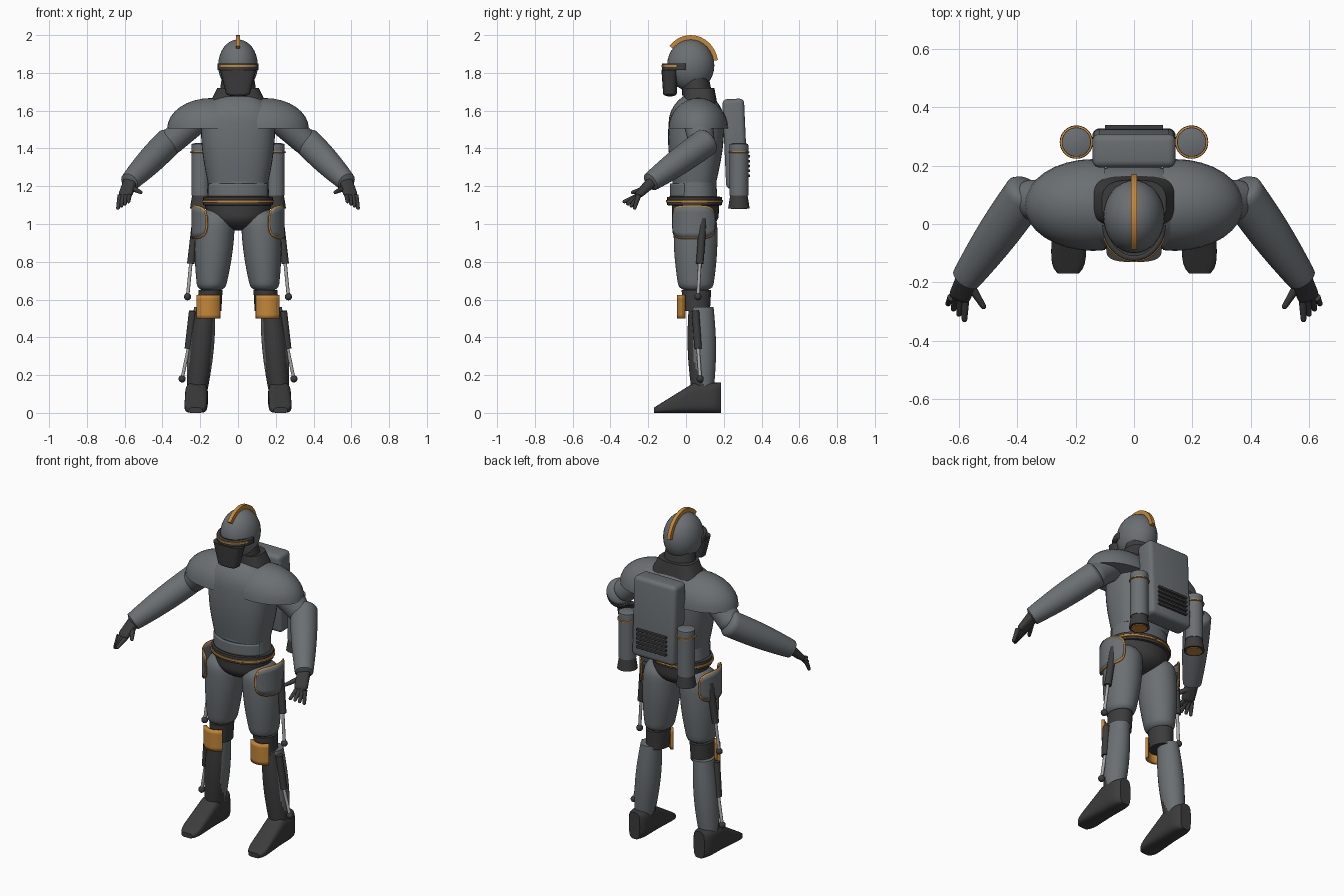
import bpy, bmesh, math
from mathutils import Vector, Matrix

old = bpy.data.objects.get("Cube")
if old:
    bpy.data.objects.remove(old, do_unlink=True)


def material(name, *colour):
    m = bpy.data.materials.new(name)
    m.use_nodes = True
    m.diffuse_color = (*colour, 1)
    m.node_tree.nodes["Principled BSDF"].inputs["Base Color"].default_value = (*colour, 1)
    return m


STEEL = material("steel grey", .145, .16, .17)
DARK = material("dark grey", .045, .045, .045)
ORANGE = material("orange", .55, .24, .04)
SILVER = material("silver rod", .4, .4, .4)


def finish(name, bm, materials, mirror=False, thickness=0, rule=None):
    """Turn the mesh into a shaded object, with a twin across x if mirrored."""
    bmesh.ops.recalc_face_normals(bm, faces=bm.faces)
    if rule:
        for face in bm.faces:
            face.material_index = rule(face.calc_center_median())
    mesh = bpy.data.meshes.new(name)
    bm.to_mesh(mesh)
    bm.free()
    for mat in materials:
        mesh.materials.append(mat)
    mesh.shade_smooth()
    mesh.set_sharp_from_angle(angle=math.radians(40))
    part = bpy.data.objects.new(name, mesh)
    bpy.context.collection.objects.link(part)
    if thickness:
        solid = part.modifiers.new("thickness", "SOLIDIFY")
        solid.thickness, solid.offset = thickness, 0
    if mirror:
        part.modifiers.new("mirror", "MIRROR").use_mirror_merge = False


def rounded(value, power):
    return math.copysign(abs(value) ** (2 / power), value)


def loft(name, rings, materials, across, up, power=2, sides=40, rule=None):
    """Skin rounded sections, each given as a centre and two radii."""
    bm = bmesh.new()
    loops = []
    for centre, radii in rings:
        loop = []
        for k in range(sides):
            angle = math.tau * k / sides
            loop.append(bm.verts.new(centre + across * radii[0] * rounded(math.cos(angle), power)
                                     + up * radii[1] * rounded(math.sin(angle), power)))
        loops.append(loop)
    for low, high in zip(loops, loops[1:]):
        for k in range(sides):
            bm.faces.new((low[k - 1], low[k], high[k], high[k - 1]))
    bm.faces.new(loops[0])
    bm.faces.new(loops[-1])
    finish(name, bm, materials, rings[0][0].x > 0, rule=rule)


def pair(radius):
    return Vector(radius if isinstance(radius, tuple) else (radius, radius))


def column(name, start, end, first, last, *materials, bulge=0, soft=(0, 0), level=True, steps=20, **options):
    """Tapered form from start to end, with a swollen middle and softened ends."""
    start, end, first, last = Vector(start), Vector(end), pair(first), pair(last)
    rings = []
    for k in range(steps + 1):
        t = (1 - math.cos(math.pi * k / steps)) / 2
        radii = first.lerp(last, t) + pair(bulge * math.sin(math.pi * t))
        for distance, reach in ((t, soft[0]), (1 - t, soft[1])):
            if distance < reach:
                radii = radii * max(.05, math.sqrt(1 - (1 - distance / reach) ** 2))
        rings.append((start.lerp(end, t), radii))
    across, up = Vector((1, 0, 0)), Vector((0, 1, 0))
    if not level:
        along = (end - start).normalized()
        across = along.cross(Vector((0, 0, 1))).normalized()
        up = across.cross(along)
    loft(name, rings, materials, across, up, **options)


def patch(name, centre, height, rx, ry, turn, spread, mat, thickness, power=None):
    """Curved plate wrapped on an upright elliptical form."""
    bm = bmesh.new()
    columns, rows = 40, 6
    grid = []
    for i in range(columns + 1):
        u = (2 * i / columns - 1) * .995
        tall = (1 - abs(u) ** power) ** (1 / power) if power else 1
        angle = math.radians(turn + spread * u)
        grid.append([bm.verts.new(Vector(centre) + Vector((
            rx * math.cos(angle), ry * math.sin(angle), (j / rows - .5) * height * tall)))
            for j in range(rows + 1)])
    for a, b in zip(grid, grid[1:]):
        for j in range(rows):
            bm.faces.new((a[j], b[j], b[j + 1], a[j + 1]))
    finish(name, bm, [mat], centre[0] > 0, thickness)


def ball(name, centre, size, mat, cuts=()):
    """Ellipsoid, keeping only the side each cut normal points to."""
    bm = bmesh.new()
    bmesh.ops.create_uvsphere(bm, u_segments=32, v_segments=16, radius=1,
                              matrix=Matrix.Translation(centre) @ Matrix.Diagonal((*size, 1)))
    for point, normal in cuts:
        cut = bmesh.ops.bisect_plane(bm, geom=bm.verts[:] + bm.edges[:] + bm.faces[:],
                                     plane_co=point, plane_no=normal, clear_inner=True)
        edges = [e for e in cut["geom_cut"] if isinstance(e, bmesh.types.BMEdge)]
        bmesh.ops.edgeloop_fill(bm, edges=edges)
    finish(name, bm, [mat], centre[0] > 0)


def box(name, centre, size, mat, bevel, tilt=0):
    bm = bmesh.new()
    bmesh.ops.create_cube(bm, size=1, matrix=Matrix.Diagonal((*size, 1)))
    bmesh.ops.bevel(bm, geom=bm.edges[:], offset=bevel, segments=4, profile=.5, affect="EDGES")
    bmesh.ops.transform(bm, verts=bm.verts, matrix=Matrix.Translation(centre) @ Matrix.Rotation(tilt, 4, "X"))
    finish(name, bm, [mat])


# Head: helmet, visor, face mask and collar
ball("helmet", (0, .025, 1.84), (.105, .125, .137), STEEL)
patch("visor", (0, 0, 1.832), .036, .1, .117, -90, 89, DARK, .018)
patch("visor_stripe", (0, 0, 1.836), .011, .11, .127, -90, 68, ORANGE, .006)
column("face_mask", (0, -.085, 1.675), (0, -.085, 1.815), (.06, .035), (.095, .045), DARK,
       soft=(.1, 0), power=3)
column("neck", (0, .06, 1.68), (0, .05, 1.78), (.1, .08), (.085, .07), DARK)
column("collar", (0, .075, 1.64), (0, .07, 1.72), (.15, .09), (.11, .08), DARK, power=3)

# Crest: an arc swept over the helmet from brow to nape
arc = [math.radians(a) for a in range(-50, 81, 10)]
bm = bmesh.new()
hoops = []
for a in arc:
    hoops.append([bm.verts.new((x, .025 + (.12 + r) * math.sin(a), 1.84 + (.134 + r) * math.cos(a)))
                  for x, r in ((-.011, 0), (-.011, .026), (.011, .026), (.011, 0))])
for a, b in zip(hoops, hoops[1:]):
    for k in range(4):
        bm.faces.new((a[k - 1], a[k], b[k], b[k - 1]))
bm.faces.new(hoops[0])
bm.faces.new(hoops[-1])
finish("crest", bm, [ORANGE])

# Torso
column("chest", (0, .045, 1.22), (0, .06, 1.7), (.16, .115), (.18, .13), STEEL,
       bulge=.025, soft=(0, .3), power=2.6)
column("abdomen", (0, .045, 1.14), (0, .045, 1.24), (.165, .12), (.16, .115), STEEL, power=2.4)
patch("abdomen_plate", (0, .045, 1.18), .07, .167, .125, -90, 65, STEEL, .012)
column("belt", (0, .045, 1.095), (0, .045, 1.148), (.184, .145), (.184, .145), DARK, soft=(.1, .1))
patch("belt_cord", (0, .045, 1.12), .012, .187, .148, -90, 181, ORANGE, .008)
column("pelvis", (0, .05, .965), (0, .05, 1.1), (.14, .12), (.175, .125), DARK, soft=(.6, 0))

# Arms
ball("pauldrons", (.14, .065, 1.505), (.235, .157, .162), STEEL,
     [((0, 0, 1.505), (0, 0, 1)), ((.1, 0, 0), (1, 0, 0))])
column("upper_arms", (.22, .06, 1.56), (.39, .09, 1.4), .08, .065, STEEL, level=False, soft=(0, .2))
column("forearm_guards", (.355, .125, 1.447), (.58, -.195, 1.217), .075, .05, STEEL,
       bulge=.008, soft=(.05, .03), level=False)
column("palms", (.57, -.18, 1.225), (.6, -.26, 1.145), (.036, .028), (.038, .016), DARK,
       level=False, soft=(0, .2), power=3, sides=20)
column("thumbs", (.56, -.21, 1.19), (.51, -.29, 1.165), .016, .009, DARK,
       level=False, soft=(0, .1), sides=12)
for i, finger in enumerate(("index", "middle", "ring", "little")):
    column(finger + "_fingers", (.576 + .016 * i, -.25, 1.152), (.58 + .019 * i, -.335 + .02 * i, 1.115 - .013 * i),
           .014, .009, DARK, level=False, soft=(0, .1), sides=12)

# Legs: thighs, hip plates, knees and two-tone shins
column("thighs", (.142, .052, .64), (.115, .05, 1.09), (.072, .088), (.1, .11), STEEL,
       bulge=.015, soft=(.08, .2))
patch("hip_plates", (.12, .05, 1.01), .165, .12, .129, -8, 58, STEEL, .012, 3.5)
patch("hip_trim", (.12, .05, 1.01), .18, .119, .128, -8, 62, ORANGE, .007, 3.5)
column("knees", (.15, .055, .54), (.146, .055, .65), (.062, .072), (.064, .078), DARK)
patch("knee_pads", (.157, .05, .562), .125, .076, .088, -90, 48, ORANGE, .018)
column("shins", (.217, .088, .11), (.176, .08, .56), (.054, .058), (.056, .066), STEEL, DARK,
       bulge=.013, sides=48, rule=lambda c: int(c.y < .04 + max(0, .27 - c.z) * .45))

# Boots: upright back, then a wedge down to the toe
boot = []
for k in range(21):
    s = k / 20
    half = .08 - .11 * max(0, s - .4)
    width = .06 * (1 - .4 * abs(2 * s - 1) ** 8)
    boot.append((Vector((.217 + .008 * s, .185 - .355 * s, half)), (width, half)))
loft("boots", boot, [DARK], Vector((1, 0, 0)), Vector((0, 0, 1)), power=3.5)

# Leg pistons
for name, top, mid, low in (("thigh", (.222, .09, 1.03), (.25, .073, .79), (.267, .063, .615)),
                            ("shin", (.24, .05, .54), (.263, .064, .34), (.296, .075, .18))):
    column(name + "_piston_sleeves", top, mid, .02, .02, DARK, level=False, steps=1, sides=16)
    column(name + "_piston_rods", mid, low, .009, .009, SILVER, level=False, steps=1, sides=12)
    ball(name + "_piston_joints", low, (.019, .019, .019), DARK)

# Backpack with vent slats and thrusters
box("backpack", (0, .26, 1.425), (.285, .115, .475), STEEL, .025, .045)
for i in range(5):
    box(f"vent_slat_{i + 1}", (0, .331, 1.255 + .026 * i), (.2, .016, .014), DARK, .003)


def thruster_part(name, bottom, top, first, last, mat, soft=(0, 0)):
    column(name, (.197, .28, bottom), (.197, .28, top), first, last, mat, soft=soft)


thruster_part("canisters", 1.15, 1.43, .05, .05, STEEL, (0, .03))
thruster_part("canister_rings", 1.374, 1.387, .056, .056, ORANGE, (.3, .3))
thruster_part("nozzles", 1.083, 1.165, .057, .044, DARK)
thruster_part("nozzle_glow", 1.079, 1.085, .043, .043, ORANGE)
